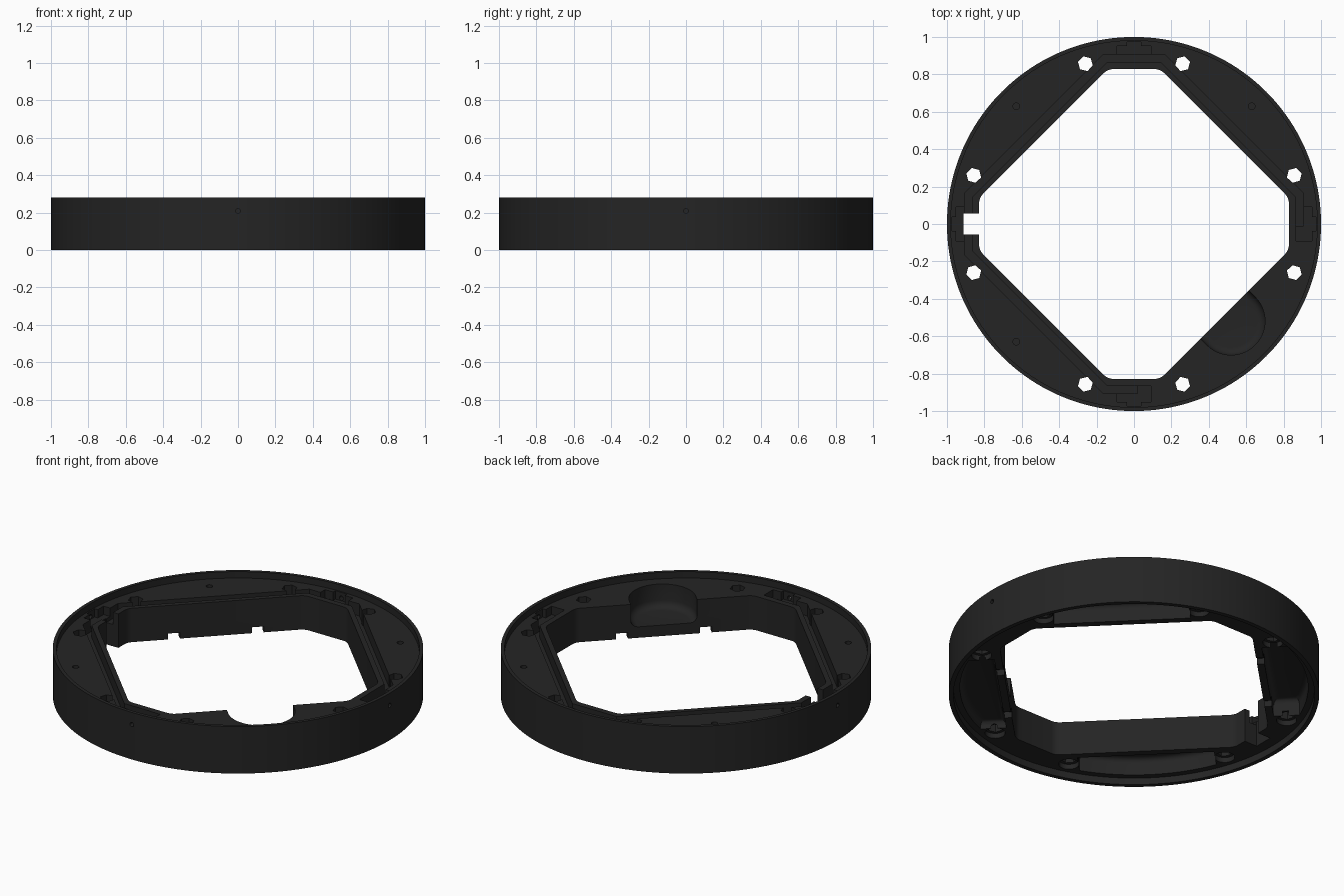
import bpy, bmesh, math
from mathutils import Vector, Matrix

if "Cube" in bpy.data.objects:
    bpy.data.objects.remove(bpy.data.objects["Cube"])

TOP, UNDER, H = 0.242, 0.04, 0.28

mat = bpy.data.materials.new("matte_black")
mat.diffuse_color = (0.018, 0.018, 0.018, 1)
mat.use_nodes = True
mat.node_tree.nodes["Principled BSDF"].inputs["Base Color"].default_value = mat.diffuse_color


def prism(name, pts, z0, z1, corner=0, floor=0, ceiling=0, turn=0):
    """Extruded outline with optional rounded corners, floor or ceiling edges."""
    bm = bmesh.new()
    f = bm.faces.new([bm.verts.new((x, y, z0)) for x, y in pts])
    r = bmesh.ops.extrude_face_region(bm, geom=[f])
    for v in r["geom"]:
        if isinstance(v, bmesh.types.BMVert):
            v.co.z = z1
    bmesh.ops.recalc_face_normals(bm, faces=bm.faces)

    def bevel(edges, size):
        bmesh.ops.bevel(bm, geom=edges, offset=size, segments=4,
                        profile=0.5, affect='EDGES', clamp_overlap=True)
    if corner:
        bevel([e for e in bm.edges
               if abs(e.verts[0].co.z - e.verts[1].co.z) > 1e-4], corner)
    for size, z in ((floor, z0), (ceiling, z1)):
        if size:
            bevel([e for e in bm.edges
                   if all(abs(v.co.z - z) < 1e-5 for v in e.verts)], size)
    bmesh.ops.rotate(bm, verts=bm.verts, cent=(0, 0, 0),
                     matrix=Matrix.Rotation(turn, 3, 'Z'))
    me = bpy.data.meshes.new(name)
    bm.to_mesh(me)
    bm.free()
    ob = bpy.data.objects.new(name, me)
    bpy.context.collection.objects.link(ob)
    return ob


def ngon(r, n, cx=0, cy=0, start=0):
    return [(cx + r * math.cos(start + 2 * math.pi * i / n),
             cy + r * math.sin(start + 2 * math.pi * i / n)) for i in range(n)]


def rect(x0, x1, y0, y1):
    return [(x0, y0), (x1, y0), (x1, y1), (x0, y1)]


def ribbon(path, w):
    """Outline of a constant-width band along a path, mitred at the bends."""
    p = [Vector(q) for q in path]
    left, right = [], []
    for i, q in enumerate(p):
        a = (q - p[i - 1]).normalized() if i else (p[1] - q).normalized()
        b = (p[i + 1] - q).normalized() if i < len(p) - 1 else a
        na, nb = Vector((-a.y, a.x)), Vector((-b.y, b.x))
        m = (na + nb).normalized()
        off = m * (w / 2 / m.dot(na))
        left.append(tuple(q + off))
        right.append(tuple(q - off))
    return left + right[::-1]


# Round frame body
frame = prism("round_frame", ngon(1, 160), 0, H)
frame.data.materials.append(mat)


def cut(cutter):
    m = frame.modifiers.new("cut", 'BOOLEAN')
    m.operation, m.solver, m.object = 'DIFFERENCE', 'EXACT', cutter
    bpy.context.view_layer.objects.active = frame
    bpy.ops.object.modifier_apply(modifier=m.name)
    bpy.data.objects.remove(cutter)


# Shallow recesses that leave a thin rim above and below
cut(prism("top_recess", ngon(0.98, 160), TOP, 0.4))
cut(prism("under_recess", ngon(0.975, 160), -0.1, UNDER))

# Eight-sided opening
a, b = 0.14, 0.828
cut(prism("opening", [(-a, b), (-b, a), (-b, -a), (-a, -b),
                      (a, -b), (b, -a), (b, a), (a, b)], -0.1, 0.4, corner=0.025))

# Cable groove around three long sides
c, d = 0.155, 0.885
groove = [(0.02, -d), (-c, -d), (-d, -c), (-d, -0.03)]
cut(prism("groove_a", ribbon(groove, 0.045), 0.17, 0.4))
groove = [(-d, 0.03), (-d, c), (-c, d), (c, d), (d, c), (d, -0.01)]
cut(prism("groove_b", ribbon(groove, 0.045), 0.17, 0.4))

for i in range(4):
    t = i * math.pi / 2
    # Connector seats at the short sides
    tee = [(-0.092, 0.865), (0.092, 0.865), (0.092, 0.951), (0.038, 0.951),
           (0.038, 0.972), (-0.038, 0.972), (-0.038, 0.951), (-0.092, 0.951)]
    cut(prism("seat", tee, 0.192, 0.4, turn=t))
    # Six-sided through holes
    for s in (-1, 1):
        cut(prism("bolt_hole", ngon(0.041, 6, s * 0.26, 0.857, 0.25 * s),
                  -0.1, 0.4, turn=t))
        cut(prism("bolt_seat", ngon(0.055, 24, s * 0.26, 0.857),
                  -0.1, 0.07, turn=t))
    # Small blind hole through the outer wall
    pin = prism("wall_hole", ngon(0.013, 12), 0.965, 1.1)
    pin.data.transform(Matrix.Translation((0, 0, 0.208))
                       @ Matrix.Rotation(t, 4, 'Z') @ Matrix.Rotation(math.pi / 2, 4, 'X'))
    cut(pin)

# Rounded pockets under each long side (turn 0 = back right, then anticlockwise)
for i in range(4):
    t = i * math.pi / 2 - math.pi / 4
    half = math.asin(0.37 / 0.94)
    arc = [(0.94 * math.sin(half * k / 8), 0.94 * math.cos(half * k / 8))
           for k in range(8, -9, -1)]
    top = 0.085 if i == 3 else 0.14
    cut(prism("under_pocket", [(-0.37, 0.725), (0.37, 0.725)] + arc, -0.1, top,
              ceiling=0.03, turn=t))
    # Marker holes on three sides
    if i != 3:
        cut(prism("marker_hole", ngon(0.018, 16, 0, 0.89), 0.2, 0.4, turn=t))
    # Paired notches in the lower edge of the opening
    if i in (1, 3):
        for u in (-0.23, 0.23):
            cut(prism("edge_notch", rect(u - 0.032, u + 0.032, 0.66, 0.74),
                      -0.1, 0.075, turn=t))

# Cable slot at the left
cut(prism("cable_slot", rect(-0.912, -0.8, -0.056, 0.056), -0.1, 0.4))

# Finger scoop at the front right
r, v0 = 0.182, 0.733
scoop = [(r * math.cos(math.pi * k / 28), v0 + r * math.sin(math.pi * k / 28))
         for k in range(29)] + [(-r, 0.55), (r, 0.55)]
cut(prism("finger_scoop", scoop, 0.105, 0.4, floor=0.04, turn=-3 * math.pi / 4))

# Smooth round walls with sharp edges
for p in frame.data.polygons:
    p.material_index = 0
bpy.ops.object.select_all(action='DESELECT')
frame.select_set(True)
bpy.context.view_layer.objects.active = frame
bpy.ops.object.shade_smooth_by_angle(angle=math.radians(30))
